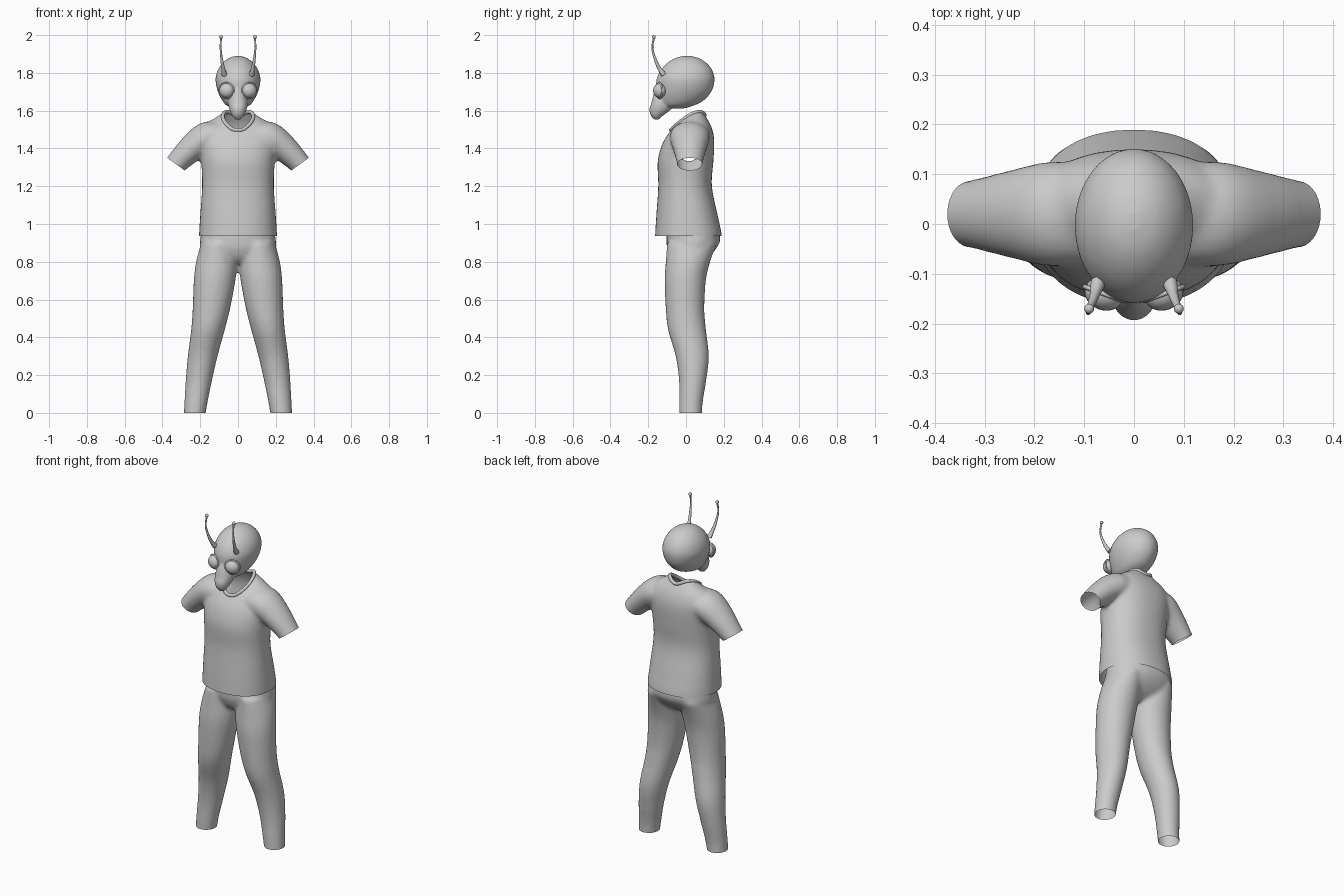
import bpy, bmesh, math
from mathutils import Vector, Matrix

if "Cube" in bpy.data.objects:
    bpy.data.objects.remove(bpy.data.objects["Cube"])

grey = bpy.data.materials.new("plain grey")
grey.use_nodes = True
grey.diffuse_color = (0.6, 0.6, 0.6, 1)
grey.node_tree.nodes["Principled BSDF"].inputs["Base Color"].default_value = (0.6, 0.6, 0.6, 1)


def add_object(name, data):
    obj = bpy.data.objects.new(name, data)
    bpy.context.collection.objects.link(obj)
    data.materials.clear()
    data.materials.append(grey)
    return obj


def slab(z, x0, x1, y0, y1):
    """Level cross-section given by its bounds: centre, radii, tilt."""
    return ((x0 + x1) / 2, (y0 + y1) / 2, z, (x1 - x0) / 2, (y1 - y0) / 2, 0)


def even_slab(z, half, y0, y1):
    return slab(z, -half, half, y0, y1)


def mirrored(rows, side):
    return [(r[0] * side, r[1], r[2], r[3], r[4], r[5] * side) for r in rows]


def refine(rows, steps=5):
    """Smooth in-between cross-sections."""
    out = []
    for i in range(len(rows) - 1):
        a, b, c, d = (rows[max(i - 1, 0)], rows[i], rows[i + 1], rows[min(i + 2, len(rows) - 1)])
        for k in range(steps):
            t = k / steps
            out.append([q + 0.5 * t * (r - p + t * (2 * p - 5 * q + 4 * r - s + t * (3 * (q - r) + s - p)))
                        for p, q, r, s in zip(a, b, c, d)])
    return out + [rows[-1]]


def loft(bm, rows, power=2.0, sides=40):
    rings = []
    for x, y, z, ru, rv, tilt in refine(rows):
        u = Vector((math.cos(tilt), 0, math.sin(tilt)))
        v = Vector((0, 1, 0))
        ring = []
        for k in range(sides):
            a = math.tau * k / sides
            c, s = math.cos(a), math.sin(a)
            cu = math.copysign(abs(c) ** (2 / power), c)
            sv = math.copysign(abs(s) ** (2 / power), s)
            ring.append(bm.verts.new(Vector((x, y, z)) + u * ru * cu + v * rv * sv))
        rings.append(ring)
    for lo, hi in zip(rings, rings[1:]):
        for k in range(sides):
            n = (k + 1) % sides
            bm.faces.new((lo[k], lo[n], hi[n], hi[k]))
    bm.faces.new(rings[0][::-1])
    bm.faces.new(rings[-1])


def blend(name, bm, voxel, rounds):
    """Fuse the overlapping lofts into one smooth skin."""
    bmesh.ops.recalc_face_normals(bm, faces=bm.faces[:])
    mesh = bpy.data.meshes.new(name)
    bm.to_mesh(mesh)
    bm.free()
    obj = add_object(name, mesh)
    fuse = obj.modifiers.new("fuse", "REMESH")
    fuse.mode = "VOXEL"
    fuse.voxel_size = voxel
    relax = obj.modifiers.new("relax", "SMOOTH")
    relax.factor = 0.5
    relax.iterations = rounds
    deps = bpy.context.evaluated_depsgraph_get()
    fused = bpy.data.meshes.new_from_object(obj.evaluated_get(deps))
    obj.modifiers.clear()
    obj.data = fused
    fused.materials.clear()
    fused.materials.append(grey)
    fused.shade_smooth()
    return obj


def cut(bm, point, normal, keep=lambda c: True):
    faces = [f for f in bm.faces if keep(f.calc_center_median())]
    edges = {e for f in faces for e in f.edges}
    verts = {v for f in faces for v in f.verts}
    bmesh.ops.bisect_plane(bm, geom=[*verts, *edges, *faces], plane_co=point,
                           plane_no=normal, clear_outer=True)


# Shirt: torso and sleeves
bm = bmesh.new()
loft(bm, [even_slab(0.88, 0.207, -0.165, 0.192), even_slab(0.95, 0.206, -0.163, 0.188),
          even_slab(1.05, 0.2, -0.157, 0.167), even_slab(1.2, 0.19, -0.147, 0.137),
          even_slab(1.33, 0.195, -0.15, 0.145), even_slab(1.42, 0.205, -0.127, 0.15),
          even_slab(1.48, 0.205, -0.092, 0.145), even_slab(1.53, 0.17, -0.052, 0.128),
          even_slab(1.56, 0.125, -0.02, 0.11), even_slab(1.595, 0.07, 0.02, 0.09)], 2.25)
sleeve = [(0.08, 0.02, 1.47, 0.07, 0.1, 1.45), (0.17, 0.02, 1.455, 0.084, 0.105, 1.3),
          (0.245, 0.02, 1.4, 0.073, 0.088, 0.85), (0.33, 0.02, 1.315, 0.058, 0.067, 0.62),
          (0.375, 0.02, 1.255, 0.057, 0.066, 0.62)]
for side in (-1, 1):
    loft(bm, mirrored(sleeve, side))
shirt = blend("shirt", bm, 0.011, 6)

# Open the hem, cuffs and neck
bm = bmesh.new()
bm.from_mesh(shirt.data)
cut(bm, (0, 0, 0.937), (0, 0, -1))
for side in (-1, 1):
    cut(bm, (0.33 * side, 0, 1.318), (0.585 * side, 0, -0.81), lambda c: c.x * side > 0.24)
neck_y, neck_rx, neck_ry = 0.01, 0.08, 0.09


def neck_radius(p):
    return math.hypot(p.x / neck_rx, (p.y - neck_y) / neck_ry)


inside = [f for f in bm.faces if f.calc_center_median().z > 1.42
          and neck_radius(f.calc_center_median()) < 1]
bmesh.ops.delete(bm, geom=inside, context="FACES")
rim = [v for v in bm.verts if v.is_boundary and v.co.z > 1.42]
for v in rim:
    r = neck_radius(v.co)
    v.co.x /= r
    v.co.y = neck_y + (v.co.y - neck_y) / r
rim_points = [v.co.copy() for v in rim]
bm.to_mesh(shirt.data)
bm.free()


def tube(name, points, radius, cyclic=False, taper=None):
    curve = bpy.data.curves.new(name, "CURVE")
    curve.dimensions = "3D"
    curve.bevel_depth = radius
    curve.bevel_resolution = 3
    curve.use_fill_caps = True
    spline = curve.splines.new("BEZIER")
    spline.bezier_points.add(len(points) - 1)
    spline.use_cyclic_u = cyclic
    spline.resolution_u = 6
    for i, (bp, p) in enumerate(zip(spline.bezier_points, points)):
        bp.co = p
        bp.handle_left_type = bp.handle_right_type = "AUTO"
        bp.radius = taper[i] if taper else 1
    return add_object(name, curve)


# Collar band follows the neck opening
collar = []
for k in range(20):
    a = math.tau * k / 20
    at = Vector((neck_rx * math.cos(a), neck_y + neck_ry * math.sin(a), 0))
    near = sorted(rim_points, key=lambda p: (p.xy - at.xy).length)[:4]
    if near:
        collar.append((at.x, at.y, sum(p.z for p in near) / len(near)))
if collar:
    tube("collar", collar, 0.01, True)

# Trousers: hips and legs
bm = bmesh.new()
loft(bm, [even_slab(0.79, 0.08, -0.05, 0.06), even_slab(0.82, 0.15, -0.08, 0.11),
          even_slab(0.87, 0.198, -0.1, 0.16), even_slab(0.93, 0.198, -0.103, 0.182),
          even_slab(1.03, 0.18, -0.1, 0.15)], 2.2)
leg = [slab(0.9, 0.02, 0.195, -0.1, 0.165), slab(0.8, 0.005, 0.222, -0.107, 0.128),
       slab(0.7, 0.014, 0.234, -0.113, 0.105), slab(0.55, 0.042, 0.24, -0.107, 0.097),
       slab(0.44, 0.07, 0.248, -0.095, 0.106), slab(0.3, 0.108, 0.266, -0.055, 0.121),
       slab(0.17, 0.138, 0.277, -0.037, 0.107), slab(0.05, 0.162, 0.284, -0.036, 0.088),
       slab(-0.05, 0.178, 0.289, -0.036, 0.084)]
for side in (-1, 1):
    loft(bm, mirrored(leg, side))
trousers = blend("trousers", bm, 0.011, 5)
bm = bmesh.new()
bm.from_mesh(trousers.data)
cut(bm, (0, 0, 0), (0, 0, -1))
cut(bm, (0, 0, 0.99), (0, 0, 1))
bm.to_mesh(trousers.data)
bm.free()

# Head: cranium and muzzle
bm = bmesh.new()
loft(bm, [even_slab(1.612, 0.02, -0.09, -0.01), even_slab(1.625, 0.057, -0.13, 0.035),
          even_slab(1.65, 0.081, -0.147, 0.088), even_slab(1.7, 0.106, -0.157, 0.134),
          even_slab(1.76, 0.119, -0.157, 0.151), even_slab(1.81, 0.109, -0.137, 0.141),
          even_slab(1.85, 0.084, -0.102, 0.112), even_slab(1.877, 0.051, -0.06, 0.07),
          even_slab(1.89, 0.014, -0.015, 0.025)])
loft(bm, [even_slab(1.553, 0.014, -0.168, -0.143), even_slab(1.575, 0.032, -0.187, -0.12),
          even_slab(1.607, 0.046, -0.194, -0.08), even_slab(1.64, 0.05, -0.184, -0.08),
          even_slab(1.68, 0.04, -0.174, -0.08), even_slab(1.72, 0.02, -0.16, -0.08)])
blend("head", bm, 0.007, 4)

# Eyes with rims, and antennae with bulb tips
for side, word in ((-1, "right"), (1, "left")):
    place = Matrix.Translation((0.06 * side, -0.14, 1.706)) @ Matrix.Rotation(0.35 * side, 4, "Z")
    bm = bmesh.new()
    bmesh.ops.create_uvsphere(bm, u_segments=32, v_segments=16, radius=1,
                              matrix=place @ Matrix.Diagonal((0.04, 0.033, 0.039, 1)))
    mesh = bpy.data.meshes.new(word + "_eye")
    bm.to_mesh(mesh)
    bm.free()
    mesh.shade_smooth()
    add_object(word + "_eye", mesh)
    circle = [place @ Vector((0.041 * math.cos(math.tau * k / 12), 0, 0.04 * math.sin(math.tau * k / 12)))
              for k in range(12)]
    tube(word + "_eye_rim", circle, 0.005, True)

    path = [(0.072, -0.118, 1.79), (0.079, -0.142, 1.825), (0.088, -0.167, 1.885),
            (0.092, -0.178, 1.935), (0.09, -0.17, 1.985)]
    tube(word + "_antenna", [(x * side, y, z) for x, y, z in path], 0.01,
         taper=[1.5, 1, 0.65, 0.5, 0.5])
    bm = bmesh.new()
    bmesh.ops.create_uvsphere(bm, u_segments=16, v_segments=10, radius=0.01,
                              matrix=Matrix.Translation((0.09 * side, -0.17, 1.99)))
    mesh = bpy.data.meshes.new(word + "_antenna_tip")
    bm.to_mesh(mesh)
    bm.free()
    mesh.shade_smooth()
    add_object(word + "_antenna_tip", mesh)
